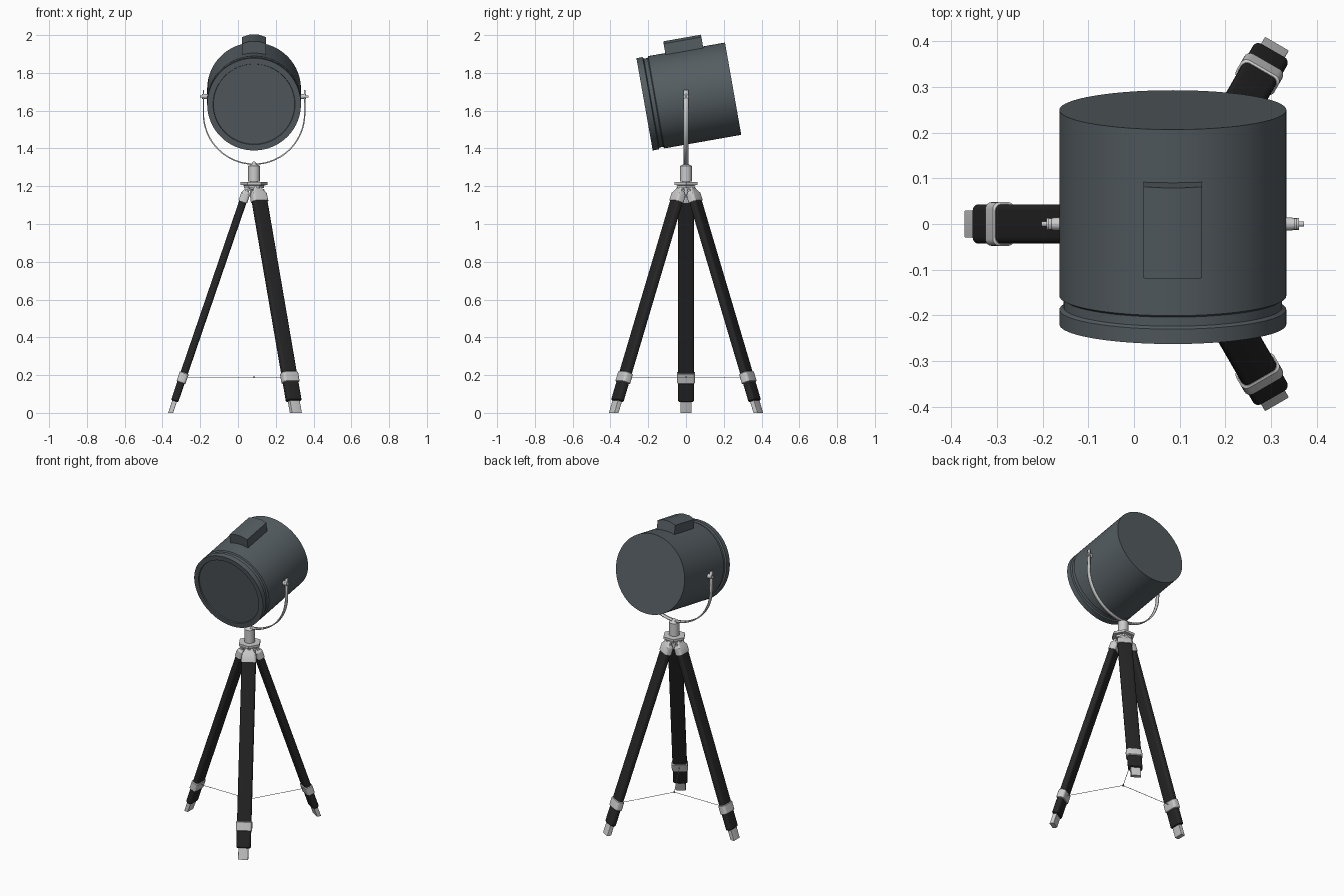
import bpy, bmesh
from math import sin, cos, pi, radians
from mathutils import Matrix, Vector

cube = bpy.data.objects.get("Cube")
if cube:
    bpy.data.objects.remove(cube)


def material(name, rgb, metallic=0.0):
    m = bpy.data.materials.new(name)
    m.use_nodes = True
    colour = (*rgb, 1)
    m.diffuse_color = colour
    m.node_tree.nodes["Principled BSDF"].inputs["Base Color"].default_value = colour
    return m


slate = material("slate grey", (0.09, 0.11, 0.12))
black = material("matt black", (0.019, 0.019, 0.019))
steel = material("light steel", (0.6, 0.6, 0.6))

CX = 0.085          # x of the tripod axis
PIVOT = 1.675       # height of the lamp pivot
AXIS = Matrix.Translation((CX, 0, 0))
parts = []


def finish(name, bm, mat, matrix=AXIS, floor=False):
    bm.transform(matrix)
    if floor:       # trim flat against the ground
        geom = bm.verts[:] + bm.edges[:] + bm.faces[:]
        bmesh.ops.bisect_plane(bm, geom=geom, plane_co=(0, 0, 0),
                               plane_no=(0, 0, 1), clear_inner=True)
        bmesh.ops.holes_fill(bm, edges=bm.edges[:])
    bmesh.ops.recalc_face_normals(bm, faces=bm.faces[:])
    me = bpy.data.meshes.new(name)
    bm.to_mesh(me)
    bm.free()
    me.materials.append(mat)
    ob = bpy.data.objects.new(name, me)
    bpy.context.collection.objects.link(ob)
    parts.append(ob)
    return ob


def loft(name, rings, mat, matrix=AXIS, floor=False):
    """Skin a stack of equal rings and cap both ends."""
    bm = bmesh.new()
    loops = [[bm.verts.new(p) for p in ring] for ring in rings]
    n = len(loops[0])
    for a, b in zip(loops, loops[1:]):
        for i in range(n):
            j = (i + 1) % n
            bm.faces.new((a[i], a[j], b[j], b[i]))
    bm.faces.new(loops[0])
    bm.faces.new(loops[-1])
    return finish(name, bm, mat, matrix, floor)


def lathe(name, profile, mat, matrix=AXIS, sides=24):
    rings = [[(r * cos(2 * pi * i / sides), r * sin(2 * pi * i / sides), z)
              for i in range(sides)] for r, z in profile]
    return loft(name, rings, mat, matrix)


def rounded(z, hx, hy, r, steps=4):
    """Rounded rectangle ring at height z."""
    ring = []
    for k, (sx, sy) in enumerate(((1, 1), (-1, 1), (-1, -1), (1, -1))):
        for s in range(steps + 1):
            a = (k + s / steps) * pi / 2
            ring.append((sx * (hx - r) + r * cos(a), sy * (hy - r) + r * sin(a), z))
    return ring


# Lamp housing, tilted forward: recessed front, rim, groove and drum
lamp = Matrix.Translation((CX, 0.015, PIVOT)) @ Matrix.Rotation(radians(-80), 4, 'X')
lathe("lamp_housing",
      [(0.215, -0.231), (0.217, -0.238), (0.248, -0.238), (0.248, -0.205),
       (0.239, -0.2), (0.239, -0.18), (0.248, -0.175), (0.248, 0.238)],
      slate, lamp, 80)

# Vent cap with chamfered top
cap = [(-0.064, -0.22), (-0.064, -0.298), (-0.025, -0.311),
       (0.025, -0.311), (0.064, -0.298), (0.064, -0.22)]
loft("vent_cap", [[(x, y, z) for x, y in cap] for z in (-0.083, 0.12)], slate, lamp)

# U-shaped yoke
R, mid = 0.268, 1.585
path = [(-R, 1.71)] + [(-R * cos(pi * i / 40), mid - R * sin(pi * i / 40))
                       for i in range(41)] + [(R, 1.71)]
bm = bmesh.new()
pairs = [[bm.verts.new((x, y, z)) for y in (-0.012, 0.012)] for x, z in path]
for a, b in zip(pairs, pairs[1:]):
    bm.faces.new((a[0], a[1], b[1], b[0]))
yoke = finish("yoke", bm, steel)
solid = yoke.modifiers.new("thickness", 'SOLIDIFY')
solid.thickness = 0.007
solid.offset = 0

# Pivot bolts on both sides
for side, word in ((1, "left"), (-1, "right")):
    turn = Matrix.Translation((CX, 0, PIVOT)) @ Matrix.Rotation(side * pi / 2, 4, 'Y')
    lathe(word + "_pivot_bolt",
          [(0.014, 0.24), (0.014, 0.262), (0.013, 0.262), (0.013, 0.276),
           (0.006, 0.276), (0.006, 0.287)], steel, turn, 16)

# Tripod head: column, collar plate and hub
lathe("column", [(0.022, 1.14), (0.022, 1.225), (0.031, 1.225), (0.031, 1.308),
                 (0.02, 1.312), (0.003, 1.332)], steel, AXIS, 32)
lathe("collar_plate", [(0.052, 1.19), (0.052, 1.204), (0.071, 1.207), (0.071, 1.222)],
      steel, AXIS, 6)

# Three splayed legs with foot, clamp, top socket and brace wire
LEAN = radians(18.9)
for name, angle in (("right", 180), ("back_left", 60), ("front_left", -60)):
    spin = AXIS @ Matrix.Rotation(radians(angle), 4, 'Z')
    leg = spin @ Matrix.Translation((0.442, 0, 0)) @ Matrix.Rotation(-LEAN, 4, 'Y')
    loft(name + "_foot", [rounded(z, 0.0125, 0.03, 0.002) for z in (-0.03, 0.09)],
         steel, leg, floor=True)
    loft(name + "_leg",
         [rounded(0.066, 0.016, 0.039, 0.012), rounded(0.071, 0.02, 0.043, 0.014),
          rounded(1.19, 0.02, 0.043, 0.014)], black, leg)
    loft(name + "_clamp",
         [rounded(z, h, h + 0.023, 0.015) for z, h in
          ((0.168, 0.021), (0.172, 0.025), (0.222, 0.025), (0.226, 0.021))], steel, leg)
    loft(name + "_socket",
         [rounded(1.182, 0.024, 0.046, 0.014), rounded(1.225, 0.024, 0.044, 0.014),
          rounded(1.243, 0.014, 0.032, 0.01), rounded(1.262, 0.012, 0.022, 0.01)],
         steel, leg)
    # Hinge pin through the socket
    pin = leg @ Matrix.Translation((0, 0, 1.245)) @ Matrix.Rotation(pi / 2, 4, 'X')
    lathe(name + "_hinge_pin", [(0.008, -0.037), (0.008, 0.037)], steel, pin, 12)
    wire = spin @ Matrix.Translation((0, 0, 0.188)) @ Matrix.Rotation(pi / 2, 4, 'Y')
    lathe(name + "_brace_wire", [(0.0015, 0), (0.0015, 0.37)], steel, wire, 8)
lathe("brace_joint", [(0.005, 0.184), (0.005, 0.192)], steel, AXIS, 12)

# Smooth rounded surfaces, keep hard edges
bpy.ops.object.select_all(action='DESELECT')
for ob in parts:
    ob.select_set(True)
bpy.context.view_layer.objects.active = parts[0]
bpy.ops.object.shade_smooth_by_angle(angle=radians(30))
